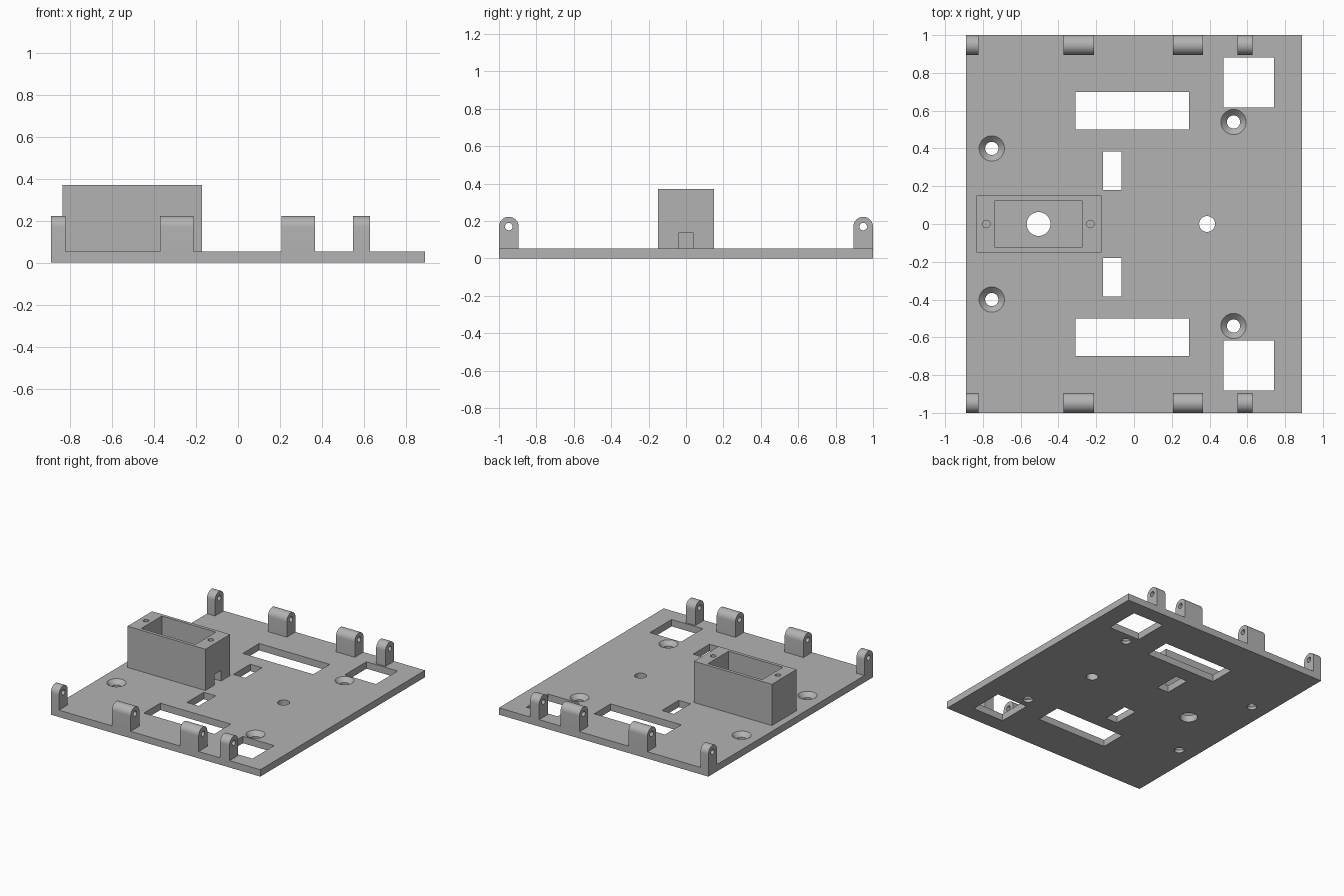
import bpy, bmesh, math
from mathutils import Matrix, Vector

cube = bpy.data.objects.get("Cube")
if cube:
    bpy.data.objects.remove(cube, do_unlink=True)

grey = bpy.data.materials.new("plain grey")
grey.use_nodes = True
COLOUR = (0.45, 0.45, 0.45, 1)
grey.diffuse_color = COLOUR
grey.node_tree.nodes["Principled BSDF"].inputs["Base Color"].default_value = COLOUR

T = 0.053       # plate thickness
TOP = 0.37      # housing height


def make(name, bm):
    bmesh.ops.recalc_face_normals(bm, faces=bm.faces)
    mesh = bpy.data.meshes.new(name)
    bm.to_mesh(mesh)
    bm.free()
    mesh.materials.append(grey)
    ob = bpy.data.objects.new(name, mesh)
    bpy.context.collection.objects.link(ob)
    return ob


def box(bm, x0, x1, y0, y1, z0, z1):
    size = Matrix.Diagonal((x1 - x0, y1 - y0, z1 - z0, 1))
    mid = Vector((x0 + x1, y0 + y1, z0 + z1)) / 2
    bmesh.ops.create_cube(bm, size=1, matrix=Matrix.Translation(mid) @ size)


def lathe(bm, x, y, profile, n=40):
    """Closed solid of revolution around a vertical axis; profile is (radius, z)."""
    rings = [[bm.verts.new((x + r * math.cos(math.tau * i / n),
                            y + r * math.sin(math.tau * i / n), z)) for i in range(n)]
             for r, z in profile]
    for a, b in zip(rings, rings[1:]):
        for i in range(n):
            bm.faces.new((a[i - 1], a[i], b[i], b[i - 1]))
    bm.faces.new(rings[0])
    bm.faces.new(rings[-1])


def carve(ob, bm):
    """Subtract the cutter solids from the object and discard the cutter."""
    cutter = make("cutter", bm)
    cutter.hide_render = True
    mod = ob.modifiers.new("cut", "BOOLEAN")
    mod.operation, mod.solver, mod.object = "DIFFERENCE", "EXACT", cutter
    graph = bpy.context.evaluated_depsgraph_get()
    mesh = bpy.data.meshes.new_from_object(ob.evaluated_get(graph))
    ob.modifiers.clear()
    ob.data = mesh
    bpy.data.objects.remove(cutter, do_unlink=True)


def smooth(ob):
    bpy.ops.object.select_all(action="DESELECT")
    ob.select_set(True)
    bpy.context.view_layer.objects.active = ob
    bpy.ops.object.shade_smooth_by_angle(angle=math.radians(30))


# Base plate with slots, windows, round holes and countersunk screw holes
bm = bmesh.new()
box(bm, -0.89, 0.89, -1, 1, 0, T)
plate = make("base_plate", bm)
bm = bmesh.new()
for s in (-1, 1):
    for x0, x1, y0, y1 in ((-0.31, 0.29, 0.5, 0.7),
                           (-0.165, -0.065, 0.18, 0.385),
                           (0.475, 0.74, 0.618, 0.882)):
        ya, yb = sorted((s * y0, s * y1))
        box(bm, x0, x1, ya, yb, -0.1, 0.2)
    for x, y in ((-0.753, 0.4), (0.527, 0.54)):
        lathe(bm, x, s * y, ((0.035, -0.1), (0.035, T - 0.032),
                             (0.067, T), (0.067, 0.2)))
for x, r in ((-0.505, 0.063), (0.387, 0.042)):
    lathe(bm, x, 0, ((r, -0.1), (r, 0.2)))
carve(plate, bm)
smooth(plate)

# Open-topped housing with a cavity, cable notch and two screw holes
bm = bmesh.new()
box(bm, -0.835, -0.172, -0.15, 0.15, T, TOP)
housing = make("housing", bm)
bm = bmesh.new()
box(bm, -0.735, -0.275, -0.125, 0.125, T - 0.1, TOP + 0.1)
carve(housing, bm)
bm = bmesh.new()
box(bm, -0.3, -0.1, -0.04, 0.04, T - 0.1, 0.135)
for x in (-0.782, -0.231):
    lathe(bm, x, 0, ((0.02, TOP - 0.16), (0.02, TOP + 0.1)), 24)
carve(housing, bm)
smooth(housing)


# Round-topped hinge lugs, each with a pin hole along x
def lug(name, x0, x1, y):
    r, cz, n = 0.0525, 0.17, 20
    bm = bmesh.new()
    outline = [(y + r, T), *((y + r * math.cos(math.pi * i / n),
                              cz + r * math.sin(math.pi * i / n)) for i in range(n + 1)),
               (y - r, T)]
    face = bm.faces.new([bm.verts.new((x0, a, b)) for a, b in outline])
    ext = bmesh.ops.extrude_face_region(bm, geom=[face])["geom"]
    bmesh.ops.translate(bm, vec=(x1 - x0, 0, 0),
                        verts=[v for v in ext if isinstance(v, bmesh.types.BMVert)])
    ob = make(name, bm)
    bm = bmesh.new()
    turn = Matrix.Translation(((x0 + x1) / 2, y, cz)) @ Matrix.Rotation(math.pi / 2, 4, "Y")
    bmesh.ops.create_cone(bm, cap_ends=True, segments=24, radius1=0.02, radius2=0.02,
                          depth=0.4, matrix=turn)
    carve(ob, bm)
    smooth(ob)


for side, s in (("front", -1), ("back", 1)):
    for i, (x0, x1) in enumerate(((-0.89, -0.822), (-0.372, -0.212),
                                  (0.206, 0.366), (0.548, 0.628))):
        lug(f"{side}_lug_{i + 1}", x0, x1, s * 0.9475)
